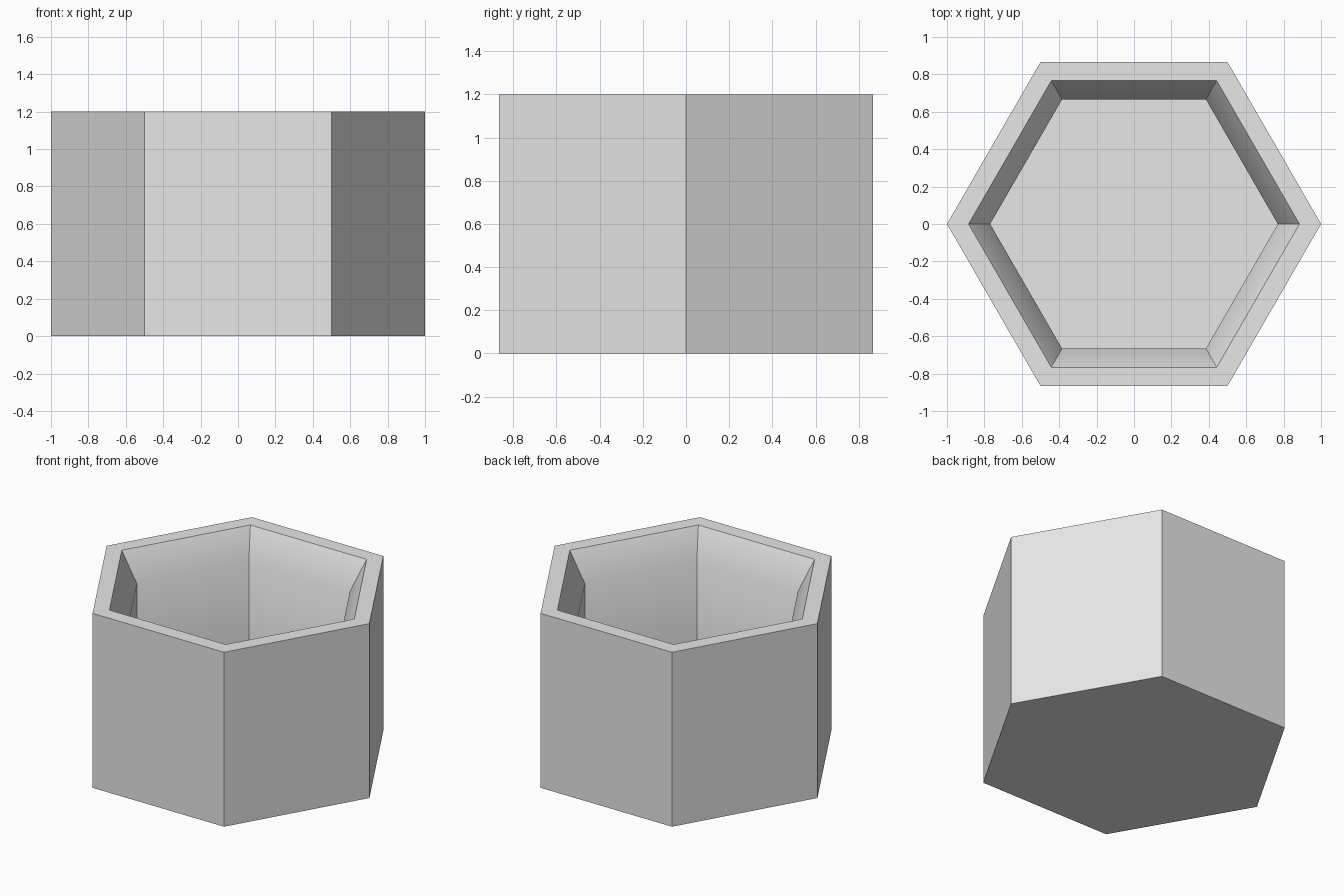
import bpy, bmesh
from math import cos, sin, pi, radians

cube = bpy.data.objects.get("Cube")
if cube:
    bpy.data.objects.remove(cube, do_unlink=True)

SIDES = 6
WALL = 0.2        # wall and floor thickness
RIM = 0.1         # rim width above the sloped lip
HEIGHT = 1.2
APOTHEM = cos(pi / SIDES)

# Plain grey material
grey = bpy.data.materials.new("light_grey")
grey.use_nodes = True
colour = (0.8, 0.8, 0.8, 1)
grey.diffuse_color = colour
grey.node_tree.nodes["Principled BSDF"].inputs["Base Color"].default_value = colour


def inset_radius(thickness):
    """Corner radius of the hexagon inset by a thickness."""
    return (APOTHEM - thickness) / APOTHEM


# Profile from the base, up the outside, over the rim and down to the floor
profile = [
    (1, 0),
    (1, HEIGHT),
    (inset_radius(RIM), HEIGHT),
    (inset_radius(WALL), HEIGHT - 0.2),
    (inset_radius(WALL), WALL),
]

# Hexagonal pot
bm = bmesh.new()
rings = []
for radius, z in profile:
    rings.append([bm.verts.new((radius * cos(2 * pi * i / SIDES),
                                radius * sin(2 * pi * i / SIDES), z))
                  for i in range(SIDES)])
for low, high in zip(rings, rings[1:]):
    for i in range(SIDES):
        j = (i + 1) % SIDES
        bm.faces.new((low[i], low[j], high[j], high[i]))
bm.faces.new(rings[0][::-1])   # underside
bm.faces.new(rings[-1])        # inner floor
bmesh.ops.recalc_face_normals(bm, faces=bm.faces[:])

mesh = bpy.data.meshes.new("hexagonal_pot")
bm.to_mesh(mesh)
bm.free()
mesh.materials.append(grey)
pot = bpy.data.objects.new("hexagonal_pot", mesh)
bpy.context.collection.objects.link(pot)

# Smooth only the soft bend between lip and inner wall
bpy.ops.object.select_all(action='DESELECT')
pot.select_set(True)
bpy.context.view_layer.objects.active = pot
bpy.ops.object.shade_smooth_by_angle(angle=radians(30))
